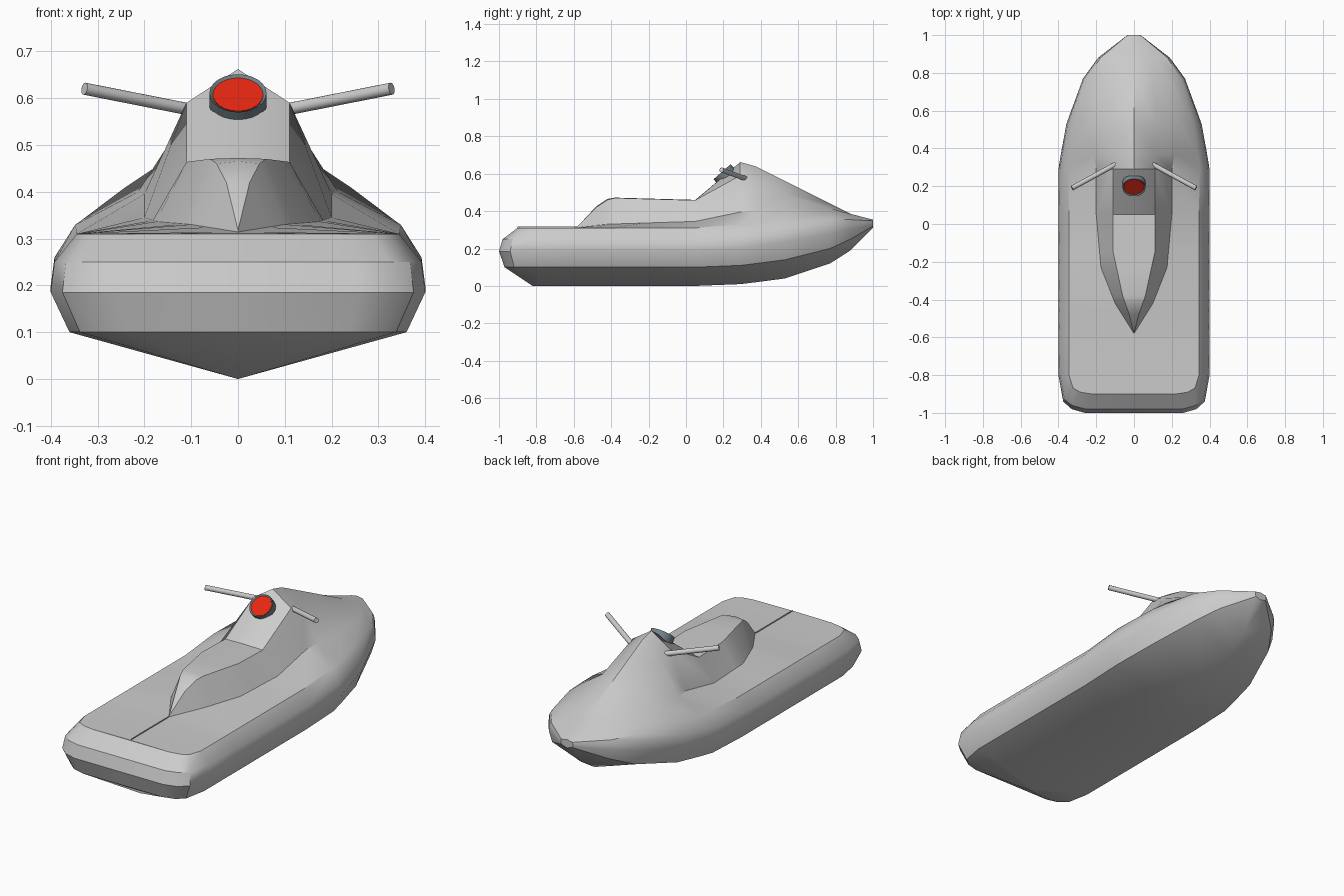
import bpy, bmesh, math
from mathutils import Vector

if "Cube" in bpy.data.objects:
    bpy.data.objects.remove(bpy.data.objects["Cube"], do_unlink=True)


def material(name, rgb):
    mat = bpy.data.materials.new(name)
    mat.use_nodes = True
    mat.diffuse_color = (*rgb, 1)
    mat.node_tree.nodes["Principled BSDF"].inputs["Base Color"].default_value = (*rgb, 1)
    return mat


grey = material("light_grey", (.6, .6, .6))
slate = material("slate_blue_grey", (.17, .23, .26))
red = material("dial_red", (.8, .02, .006))


def curve(*keys):
    """Piecewise linear value along the length of the craft."""
    def value(y):
        if y <= keys[0][0]:
            return keys[0][1]
        for (a, u), (b, v) in zip(keys, keys[1:]):
            if y <= b:
                return u + (v - u) * (y - a) / (b - a)
        return keys[-1][1]
    return value


def finish(obj, name, mat, angle=30):
    obj.name = obj.data.name = name
    obj.data.materials.append(mat)
    bpy.ops.object.select_all(action='DESELECT')
    obj.select_set(True)
    bpy.context.view_layer.objects.active = obj
    bpy.ops.object.shade_smooth_by_angle(angle=math.radians(angle))
    return obj


# Hull outline and the height of each line that runs along it
half_width = curve((.3, .4), (.53, .358), (.77, .27), (.88, .19), (1, .035))
keel_z = curve((.05, 0), (.3, .01), (.53, .04), (.77, .12), (.88, .19), (1, .31))
chine_z = curve((.05, .1), (.3, .11), (.53, .14), (.77, .2), (.88, .25), (1, .32))
waist_z = curve((.05, .185), (.3, .2), (.53, .235), (.77, .28), (1, .33))
upper_z = curve((.05, .25), (.3, .26), (.53, .29), (.77, .33), (1, .34))
edge_z = curve((.05, .31), (.3, .33), (.53, .35), (.77, .36), (1, .348))
edge_scale = curve((.05, .86), (.53, .88), (1, .95))

# Seat, steering column and hood
foot_x = curve((-.58, 0), (-.42, .1), (-.23, .175), (.05, .2), (.29, .2),
               (.53, .24), (.77, .18), (.88, .12), (1, .02))
foot_z = curve((-.6, .312), (-.42, .33), (.05, .345), (.29, .395),
               (.53, .41), (.77, .39), (1, .35))
top_x = curve((-.58, 0), (-.48, .025), (-.38, .06), (-.15, .11), (.29, .11),
              (.53, .12), (.77, .1), (.88, .06), (1, .01))
top_z = curve((-.58, .318), (-.48, .42), (-.42, .46), (-.38, .47), (.05, .458),
              (.29, .59), (.53, .49), (.77, .415), (1, .352))
ridge_z = curve((-.58, .318), (-.48, .425), (-.42, .465), (-.38, .472), (.05, .46),
                (.29, .662), (.37, .64), (.88, .385), (1, .354))


def section(x, y):
    """Half cross-section from keel to ridge; stern lines are pulled in by level."""
    def at(scale, pull, z):
        return (x * scale, y if y > -.8 else -.8 + (y + .8) * pull, z)
    deck_y = at(1, .5, 0)[1]
    return [(0, max(y, -.82), keel_z(y)),
            at(.9, .85, chine_z(y)),
            at(1, 1, waist_z(y)),
            at(.98, .9, upper_z(y)),
            at(edge_scale(y), .5, edge_z(y)),
            (foot_x(y), deck_y, foot_z(y)),
            (top_x(y), deck_y, top_z(y)),
            (0, deck_y, ridge_z(y))]


stern = [(0, -1), (.26, -1), (.33, -.98), (.375, -.94)]
stations = [-.8, -.6, -.58, -.48, -.42, -.38, -.23, -.15, .05, .29, .37, .53, .77, .88, 1]
sections = [section(x, y) for x, y in stern + [(half_width(y), y) for y in stations]]

bm = bmesh.new()
cache = {}


def vert(p):
    key = tuple(round(c, 4) + 0.0 for c in p)
    if key not in cache:
        cache[key] = bm.verts.new(key)
    return cache[key]


def face(points):
    corners = list(dict.fromkeys(vert(p) for p in points))
    if len(corners) > 2 and not bm.faces.get(corners):
        bm.faces.new(corners)


for side in (1, -1):
    half = [[(side * x, y, z) for x, y, z in s] for s in sections]
    for a, b in zip(half, half[1:]):
        for i in range(len(a) - 1):
            face((a[i], b[i], b[i + 1], a[i + 1]))
    face(half[-1])
bmesh.ops.dissolve_degenerate(bm, dist=.0005, edges=bm.edges[:])
bmesh.ops.recalc_face_normals(bm, faces=bm.faces[:])
mesh = bpy.data.meshes.new("hull")
bm.to_mesh(mesh)
bm.free()
hull = bpy.data.objects.new("hull", mesh)
bpy.context.collection.objects.link(hull)
finish(hull, "hull", grey, 34)


def rod(name, start, end, radius, mat, sides=16):
    start, end = Vector(start), Vector(end)
    axis = end - start
    bpy.ops.mesh.primitive_cylinder_add(vertices=sides, radius=radius, depth=axis.length,
                                        location=(start + end) / 2,
                                        rotation=axis.to_track_quat('Z', 'Y').to_euler())
    return finish(bpy.context.object, name, mat)


# Handlebars
for side, label in ((1, "left"), (-1, "right")):
    rod(label + "_handlebar", (side * .08, .326, .571), (side * .328, .19, .62), .013, grey)

# Round gauge facing the rider: housing with a recessed rim, and a red dial
normal = Vector((0, -.66, .75))
centre = Vector((0, .197, .606))
housing = rod("gauge_housing", centre - normal * .05, centre + normal * .006, .061, slate, 24)
bm = bmesh.new()
bm.from_mesh(housing.data)
cap = max((f for f in bm.faces if len(f.verts) > 4), key=lambda f: f.normal.z)
bmesh.ops.inset_region(bm, faces=[cap], thickness=.007)
bmesh.ops.translate(bm, verts=cap.verts[:], vec=(0, 0, -.006))
bm.to_mesh(housing.data)
bm.free()
finish(housing, "gauge_housing", slate)
housing.data.materials.pop(index=1)
rod("gauge_dial", centre - normal * .003, centre + normal * .002, .0535, red, 24)
